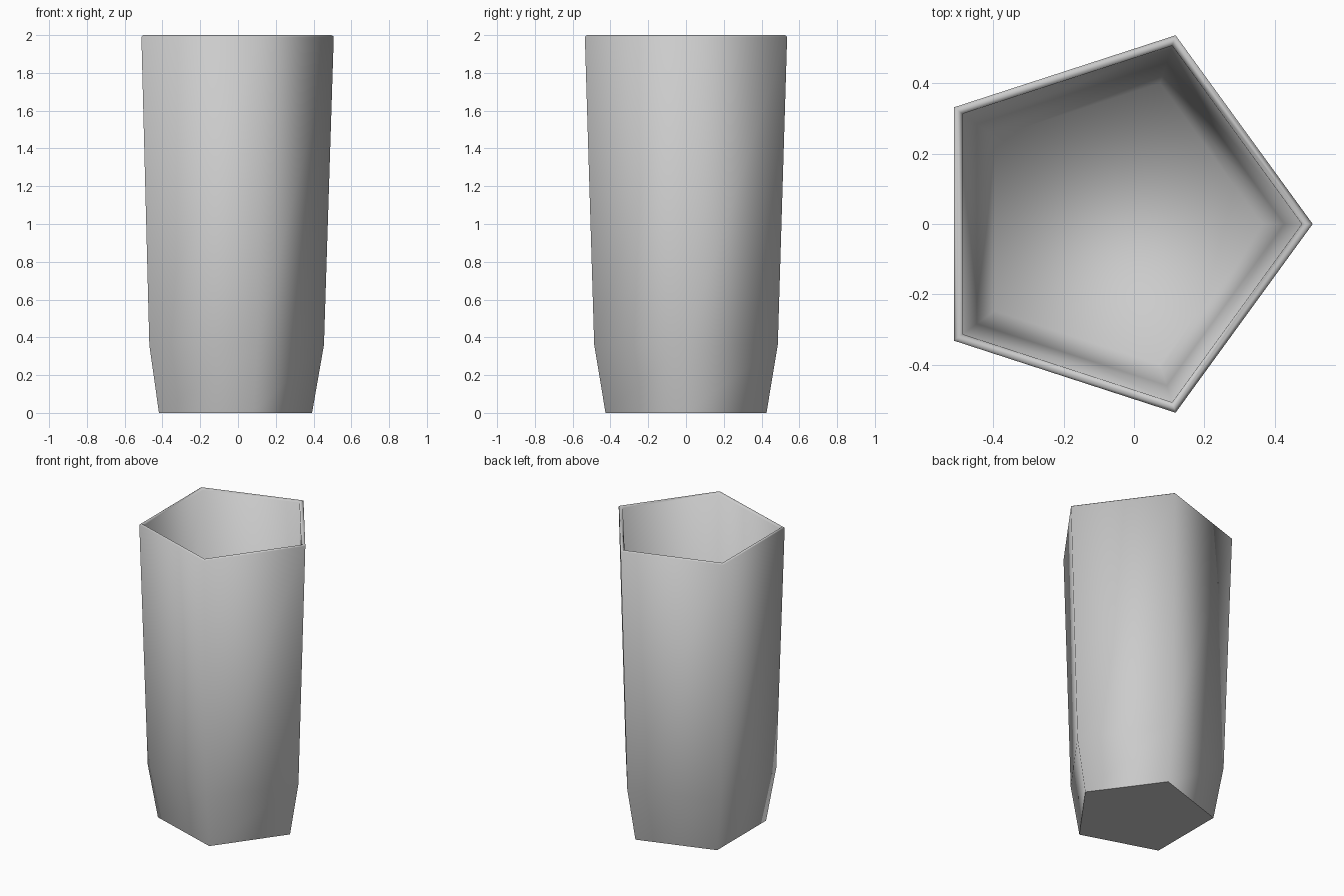
import bpy
import bmesh
from math import cos, sin, tau

default = bpy.data.objects.get("Cube")
if default:
    bpy.data.objects.remove(default, do_unlink=True)

SIDES = 5
CENTRE_X = -0.056

# One plain grey for the whole cup
grey = bpy.data.materials.new("light grey")
grey.use_nodes = True
colour = (0.6, 0.6, 0.6, 1)
grey.diffuse_color = colour
grey.node_tree.nodes["Principled BSDF"].inputs["Base Color"].default_value = colour

# Profile as (radius, height): outer wall, rim, inner wall, floor
profile = [
    (0.448, 0.0), (0.511, 0.36), (0.563, 1.992),
    (0.550, 2.0), (0.532, 1.988),
    (0.482, 0.37), (0.420, 0.05),
]


def ring(bm, radius, z):
    """Pentagon of vertices with one corner towards +x."""
    return [bm.verts.new((CENTRE_X + radius * cos(tau * i / SIDES),
                          radius * sin(tau * i / SIDES), z))
            for i in range(SIDES)]


bm = bmesh.new()
rings = [ring(bm, r, z) for r, z in profile]
for a, b in zip(rings, rings[1:]):
    for i in range(SIDES):
        j = (i + 1) % SIDES
        bm.faces.new((a[i], a[j], b[j], b[i]))

# Inner floor and underside
bm.faces.new(rings[-1])
base = bm.faces.new(rings[0][::-1])
bmesh.ops.recalc_face_normals(bm, faces=bm.faces)

# Smooth everywhere, with a crisp edge around the underside
for face in bm.faces:
    face.smooth = True
for edge in base.edges:
    edge.smooth = False

mesh = bpy.data.meshes.new("pentagonal_cup")
bm.to_mesh(mesh)
bm.free()
mesh.materials.append(grey)
cup = bpy.data.objects.new("pentagonal_cup", mesh)
bpy.context.collection.objects.link(cup)
